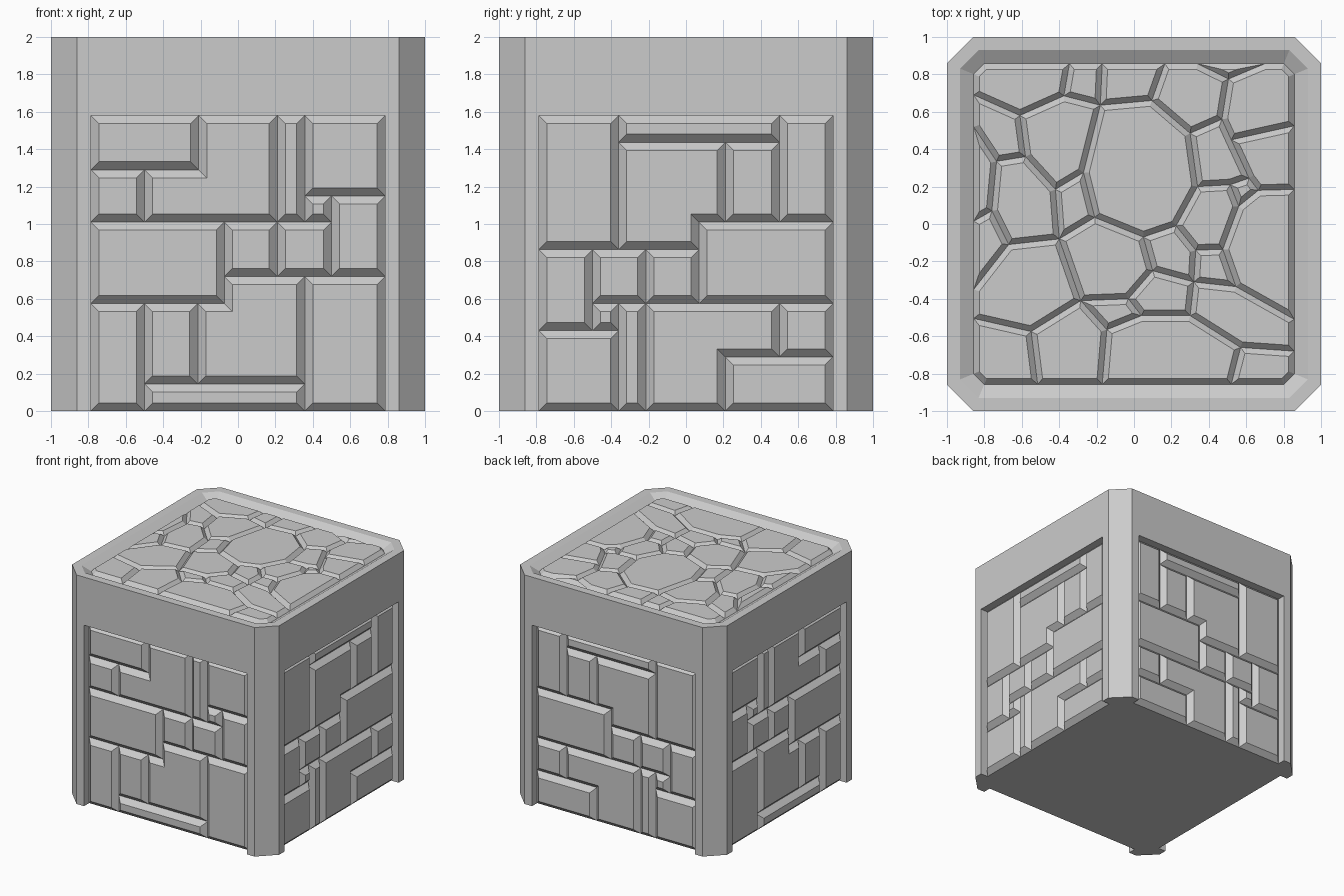
import bpy, bmesh, math
from mathutils import Vector, Matrix

if "Cube" in bpy.data.objects:
    bpy.data.objects.remove(bpy.data.objects["Cube"])

DEPTH = 0.071      # recess depth of the wall panels
PANEL = 0.787      # half width of the wall panels
PANEL_TOP = 1.58
GROOVE_Z = 1.957   # groove level of the top paving


def finish(bm, name):
    mesh = bpy.data.meshes.new(name)
    bm.to_mesh(mesh)
    bm.free()
    ob = bpy.data.objects.new(name, mesh)
    bpy.context.collection.objects.link(ob)


def four_sides(points):
    """Repeat front-side plan points around the block."""
    out = []
    for k in range(4):
        rot = Matrix.Rotation(k * math.pi / 2, 2)
        out += [rot @ Vector(p) for p in points]
    return out


def octagon(r):
    c = 0.86 - (1 - r) * 0.414
    return four_sides([(-c, -r), (c, -r)])


def loft(bm, rings, caps):
    """Skin a stack of (plan, z) rings; cap bottom and/or top."""
    loops = [[bm.verts.new((p[0], p[1], z)) for p in plan] for plan, z in rings]
    for a, b in zip(loops, loops[1:]):
        for i in range(len(a)):
            j = (i + 1) % len(a)
            bm.faces.new((a[i], a[j], b[j], b[i]))
    if "b" in caps:
        bm.faces.new(loops[0][::-1])
    if "t" in caps:
        bm.faces.new(loops[-1])


def inset(poly, w):
    """Mitred inward offset of a counter-clockwise polygon."""
    out = []
    for i, p in enumerate(poly):
        d1 = (p - poly[i - 1]).normalized()
        d2 = (poly[(i + 1) % len(poly)] - p).normalized()
        n1, n2 = Vector((-d1.y, d1.x)), Vector((-d2.y, d2.x))
        out.append(p + (n1 + n2) * (w / (1 + n1.dot(n2))))
    return out


def stones(name, polys, bevel, height, matrix):
    """Bevelled stones on a local plane, placed by a matrix."""
    bm = bmesh.new()
    for poly in polys:
        loft(bm, [(poly, 0), (inset(poly, bevel), height)], "t")
    bm.transform(matrix)
    if matrix.determinant() < 0:
        bmesh.ops.reverse_faces(bm, faces=bm.faces[:])
    finish(bm, name)


def rect(x0, z0, x1, z1):
    return [Vector(p) for p in ((x0, z0), (x1, z0), (x1, z1), (x0, z1))]


def ell(*pts):
    return [Vector(p) for p in pts]


# Block body: notched lower part with corner posts, upper band with sunken top
bm = bmesh.new()
r = 1 - DEPTH
plan = four_sides([(-.86, -1), (-PANEL, -1), (-PANEL, -r), (PANEL, -r), (PANEL, -1), (.86, -1)])
loft(bm, [(plan, 0), (plan, PANEL_TOP)], "b")
loft(bm, [(octagon(1), PANEL_TOP), (octagon(1), 2), (octagon(.929), 2),
          (octagon(.857), GROOVE_Z)], "bt")
finish(bm, "block_body")

# Wall stone layouts
P, T = PANEL, PANEL_TOP
wall_a = [rect(*q) for q in (
    (-P, 1.29, -.21, T), (-P, 1.01, -.5, 1.29), (.21, 1.01, .357, T), (.357, 1.15, P, T),
    (.357, 1.01, .5, 1.15), (.5, .72, P, 1.15), (-P, .575, -.073, 1.01), (-.073, .72, .21, 1.01),
    (.21, .72, .5, 1.01), (.357, 0, P, .72), (-P, 0, -.5, .575), (-.5, .145, -.215, .575),
    (-.5, 0, .357, .145))]
wall_a += [ell((-.5, 1.01), (.21, 1.01), (.21, T), (-.21, T), (-.21, 1.29), (-.5, 1.29)),
           ell((-.215, .145), (.357, .145), (.357, .72), (-.073, .72), (-.073, .575), (-.215, .575))]

wall_b = [rect(*q) for q in (
    (-P, .863, -.36, T), (-.36, 1.437, .5, T), (.21, 1.01, .5, 1.437), (.5, 1.01, P, T),
    (.07, .575, P, 1.01), (-P, .43, -.5, .863), (-.5, .575, -.215, .863), (-.215, .575, .07, .863),
    (-.5, .43, -.36, .575), (-P, 0, -.36, .43), (-.36, 0, -.215, .575), (.5, .29, P, .575),
    (.21, 0, P, .29))]
wall_b += [ell((-.36, .863), (.07, .863), (.07, 1.01), (.21, 1.01), (.21, 1.437), (-.36, 1.437)),
           ell((-.215, 0), (.21, 0), (.21, .29), (.5, .29), (.5, .575), (-.215, .575))]

# Front and right walls, then the same pair mirrored over the diagonal
front = Matrix(((1, 0, 0, 0), (0, 0, -1, -r), (0, 1, 0, 0), (0, 0, 0, 1)))
right = Matrix(((0, 0, 1, r), (1, 0, 0, 0), (0, 1, 0, 0), (0, 0, 0, 1)))
swap = Matrix(((0, 1, 0, 0), (1, 0, 0, 0), (0, 0, 1, 0), (0, 0, 0, 1)))
stones("front_stones", wall_a, .043, .043, front)
stones("right_stones", wall_b, .043, .043, right)
stones("left_stones", wall_a, .043, .043, swap @ front)
stones("back_stones", wall_b, .043, .043, swap @ right)

# Top paving: groove junctions, then points where grooves meet the border
E = .857
nodes = [Vector(p) for p in (
    (-.61, .58), (-.375, .685), (-.58, .36), (-.735, .335), (-.76, .07), (-.67, -.11), (-.40, -.08),
    (-.42, .185), (-.27, .275), (-.18, .635), (-.21, .035), (.095, .66), (.30, .485), (.47, .56),
    (.505, .775), (.52, .45), (.515, .21), (.34, .20), (.615, .245), (.665, .18), (.56, .095),
    (.475, -.135), (.33, -.14), (.225, -.01), (.05, -.07), (.10, -.25), (.32, -.31), (.545, -.335),
    (.30, -.49), (-.03, -.40), (-.285, -.41), (-.55, -.575), (-.145, -.565), (.04, -.49), (.57, -.66))]
border_start = len(nodes)
nodes += [Vector((-E, y)) for y in (.69, .52, .015, -.35, -.505)]
nodes += [Vector((x, E)) for x in (-.345, -.17, .165, .34, .70)]
nodes += [Vector((E, y)) for y in (.525, .185, -.51, -.68)]
nodes += [Vector((x, -E)) for x in (-.515, -.17, .52)]
nodes += octagon(E)
grooves = ((35, 0, 1, 40), (0, 2, 3, 36), (3, 4, 37), (4, 5, 38), (5, 6, 30, 31, 39), (1, 9, 41),
           (2, 7, 6), (7, 8, 9, 11, 42), (8, 10, 6), (11, 12, 13, 14, 43), (14, 44), (13, 15, 45),
           (15, 18, 16, 17, 12), (18, 19, 46), (19, 20, 16), (20, 21, 22, 23, 17), (10, 24, 23),
           (24, 25, 26, 22), (21, 27, 26), (27, 47), (25, 29, 30), (26, 28, 34, 48), (29, 33, 28),
           (30, 32, 33), (32, 50), (31, 49), (34, 51))
border = sorted(range(border_start, len(nodes)), key=lambda i: math.atan2(nodes[i].y, nodes[i].x))

# Trace every cell enclosed by the groove network
near = {i: set() for i in range(len(nodes))}
for line in grooves + (border + border[:1],):
    for a, b in zip(line, line[1:]):
        near[a].add(b)
        near[b].add(a)
ring = {}
for i, others in near.items():
    ring[i] = sorted(others, key=lambda j: math.atan2(nodes[j].y - nodes[i].y, nodes[j].x - nodes[i].x))
used, cells = set(), []
for a in near:
    for b in near[a]:
        cell, u, v = [], a, b
        while (u, v) not in used:
            used.add((u, v))
            cell.append(nodes[u])
            u, v = v, ring[v][ring[v].index(u) - 1]
        area = sum(cell[k - 1].x * cell[k].y - cell[k].x * cell[k - 1].y for k in range(len(cell)))
        if area > 0:
            cells.append(cell)
stones("top_paving", cells, .03, .032, Matrix.Translation((0, 0, GROOVE_Z)))
